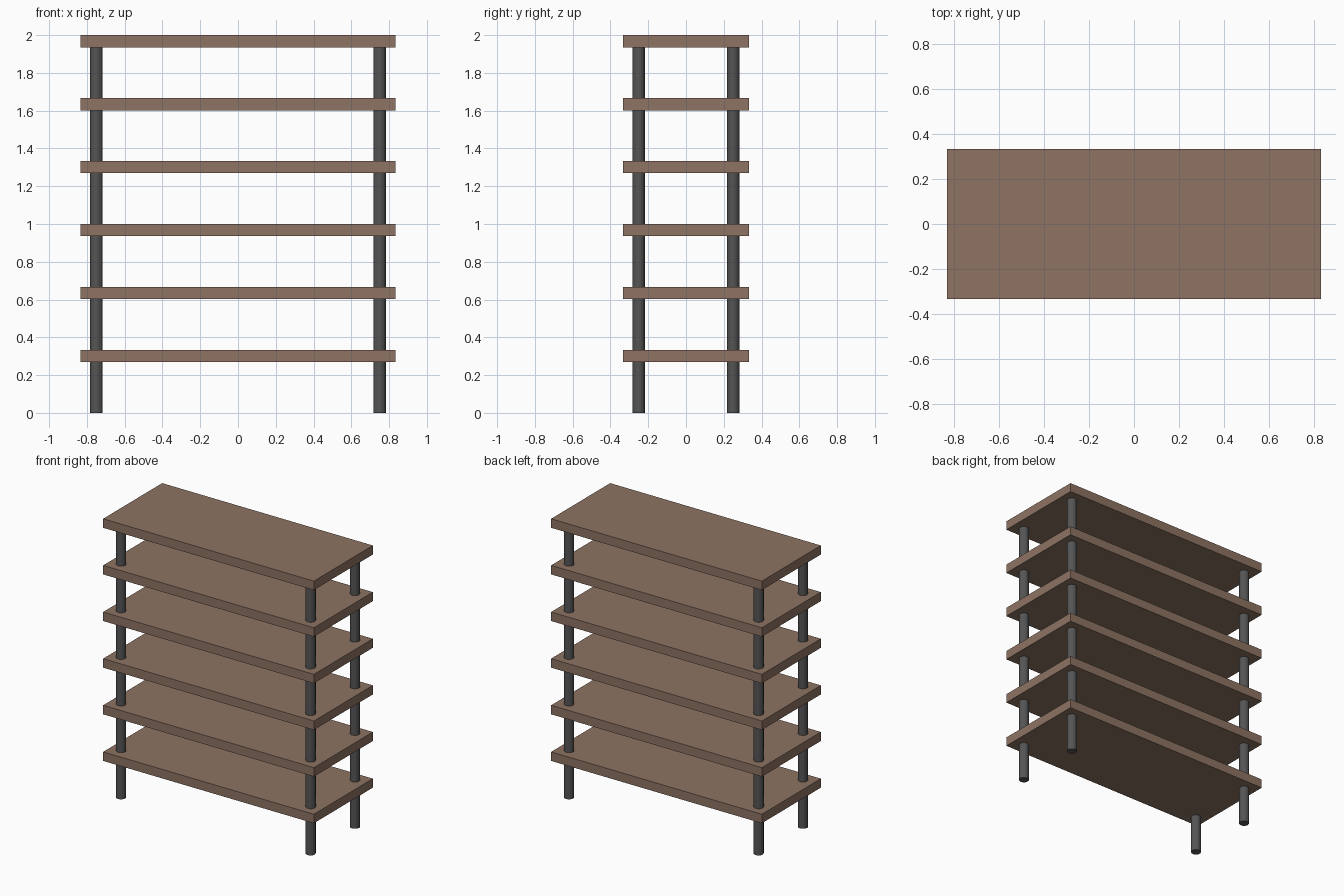
import bpy

if "Cube" in bpy.data.objects:
    bpy.data.objects.remove(bpy.data.objects["Cube"])

def srgb(r, g, b):
    f = lambda c: c / 12.92 if c <= 0.04045 else ((c + 0.055) / 1.055) ** 2.4
    return (f(r / 255), f(g / 255), f(b / 255), 1)

def material(name, rgb):
    m = bpy.data.materials.new(name)
    m.diffuse_color = srgb(*rgb)
    m.use_nodes = True
    m.node_tree.nodes["Principled BSDF"].inputs["Base Color"].default_value = m.diffuse_color
    return m

wood = material("brown wood", (141, 115, 99))
metal = material("dark grey metal", (85, 85, 85))

SHELVES, STEP, THICK = 6, 1 / 3, 0.0645

# Shelf boards, evenly stacked
for i in range(SHELVES):
    top = STEP * (i + 1)
    bpy.ops.mesh.primitive_cube_add(size=1, location=(0, 0, top - THICK / 2))
    board = bpy.context.object
    board.name = f"shelf_{i + 1}"
    board.scale = (1.6667, 0.6667, THICK)
    board.data.materials.append(wood)

# Round corner posts, ending inside the top board
height = 2 - THICK / 2
for sx, side in ((-1, "left"), (1, "right")):
    for sy, end in ((-1, "front"), (1, "back")):
        bpy.ops.mesh.primitive_cylinder_add(
            vertices=16, radius=0.0333, depth=height,
            location=(sx * 0.75, sy * 0.25, height / 2))
        post = bpy.context.object
        post.name = f"{end}_{side}_post"
        post.data.materials.append(metal)
